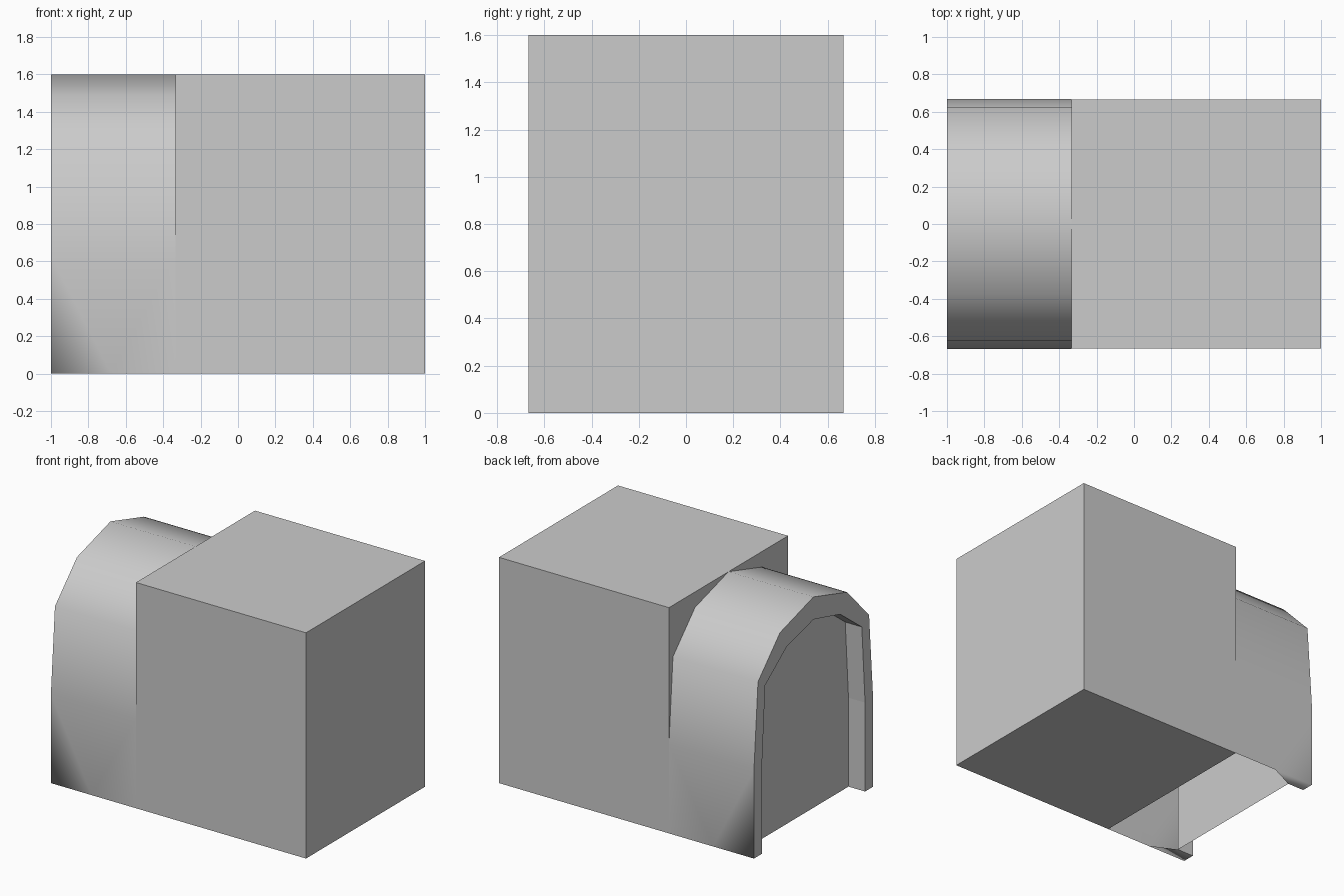
import bpy, bmesh

if "Cube" in bpy.data.objects:
    bpy.data.objects.remove(bpy.data.objects["Cube"])


def make_object(name, bm):
    bmesh.ops.recalc_face_normals(bm, faces=bm.faces)
    mesh = bpy.data.meshes.new(name)
    bm.to_mesh(mesh)
    bm.free()
    obj = bpy.data.objects.new(name, mesh)
    bpy.context.collection.objects.link(obj)
    return obj


def mirrored(half):
    # half profile runs from the foot to the apex
    return half + [(-y, z) for y, z in reversed(half[:-1])]


# main block
bpy.ops.mesh.primitive_cube_add(size=1, location=(1 / 3, 0, 0.8))
block = bpy.context.object
block.name = "main_block"
block.scale = (4 / 3, 4 / 3, 1.6)

# arched hood: outer shell, front rim, reveal and recessed panel
FRONT, BACK, PANEL, FOOT = -1.0, -1 / 3, -0.87, -0.68
outer = mirrored([(0.667, 0), (0.667, 0.63), (0.622, 1.235), (0.375, 1.49), (0, 1.6)])
inner = mirrored([(0.577, 0), (0.577, 0.63), (0.541, 1.18), (0.298, 1.363), (0, 1.44)])

bm = bmesh.new()


def ring(x, profile):
    return [bm.verts.new((x, y, z)) for y, z in profile]


def face(verts, smooth=False):
    bm.faces.new(verts).smooth = smooth


of, ob = ring(FRONT, outer), ring(BACK, outer)
inf, inb = ring(FRONT, inner), ring(PANEL, inner)
last = len(outer) - 1
for i in range(last):
    face((of[i], of[i + 1], inf[i + 1], inf[i]))
    face((inf[i], inf[i + 1], inb[i + 1], inb[i]))
    if 0 < i < last - 1:
        face((of[i], ob[i], ob[i + 1], of[i + 1]), True)
face(inb)

# legs with a small closed foot at the front, open underneath behind it
for end, up in ((0, 1), (last, last - 1)):
    foot = bm.verts.new((FOOT, outer[end][0], 0))
    face((of[end], foot, of[up]), True)
    face((foot, ob[end], ob[up], of[up]), True)
    face((of[end], inf[end], inb[end], foot), True)

make_object("arched_hood", bm)
